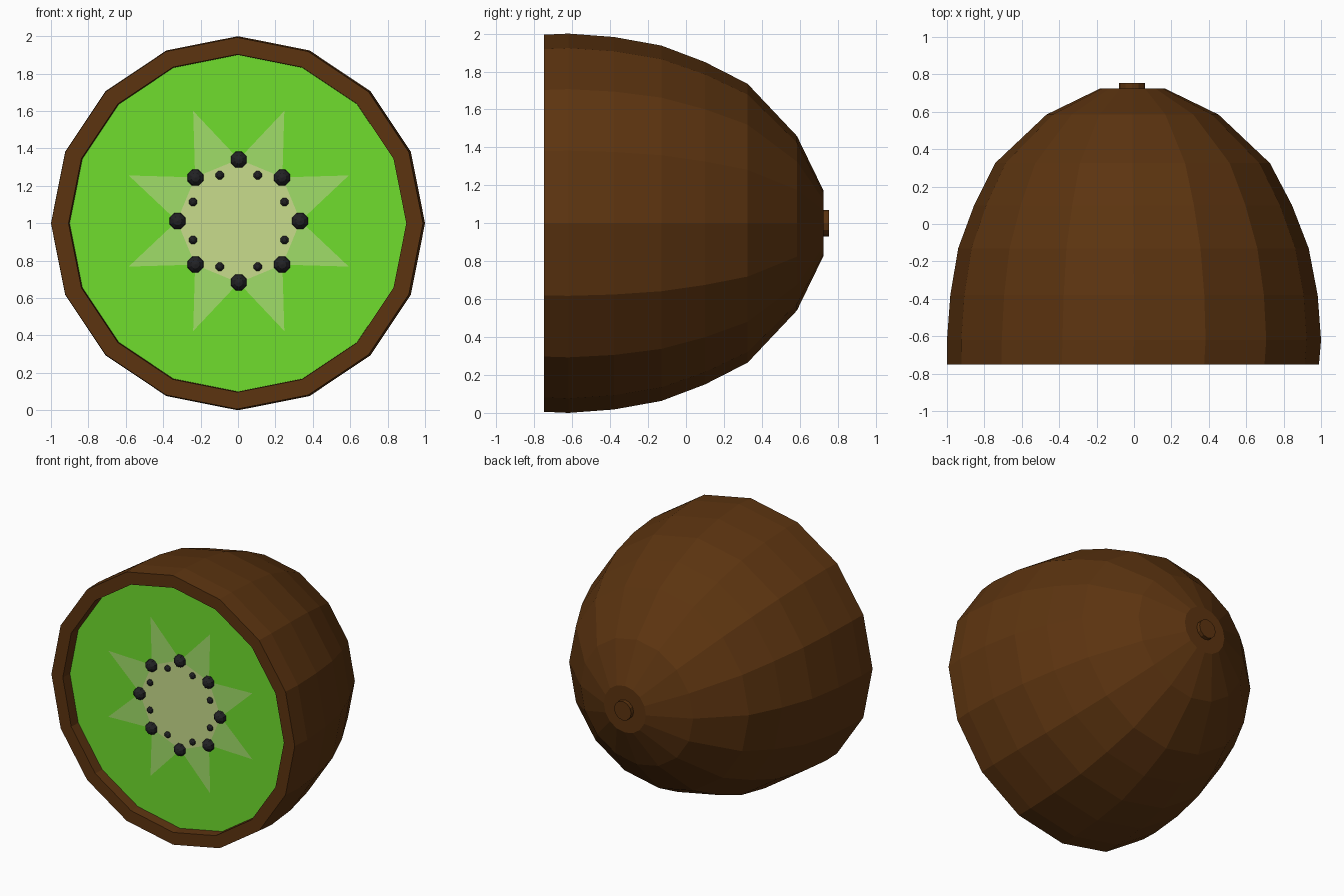
import bpy, bmesh
from math import sin, cos, pi
from mathutils import Matrix, Vector

if "Cube" in bpy.data.objects:
    bpy.data.objects.remove(bpy.data.objects["Cube"])


def material(name, rgb):
    m = bpy.data.materials.new(name)
    m.diffuse_color = (*rgb, 1)
    m.use_nodes = True
    m.node_tree.nodes["Principled BSDF"].inputs["Base Color"].default_value = m.diffuse_color
    return m


SKIN = material("skin_brown", (0.107, 0.034, 0.005))
FLESH = material("flesh_green", (0.162, 0.73, 0.026))
RAY = material("ray_pale_green", (0.352, 0.73, 0.141))
CORE = material("core_cream", (0.578, 0.716, 0.263))
SEED = material("seed_black", (0.016, 0.016, 0.018))


def finish(bm, name, mat):
    me = bpy.data.meshes.new(name)
    bm.to_mesh(me)
    bm.free()
    me.materials.append(mat)
    ob = bpy.data.objects.new(name, me)
    bpy.context.collection.objects.link(ob)
    return ob


def ring(r, y, n, cx=0.0, cz=1.0, phase=0.0):
    return [Vector((cx + r * sin(2 * pi * i / n + phase), y,
                    cz + r * cos(2 * pi * i / n + phase))) for i in range(n)]


def loft(name, rings, mat, cap_start=False, cap_end=False):
    bm = bmesh.new()
    vs = [[bm.verts.new(p) for p in r] for r in rings]
    n = len(vs[0])
    for a, b in zip(vs, vs[1:]):
        for i in range(n):
            j = (i + 1) % n
            bm.faces.new((a[i], a[j], b[j], b[i]))
    if cap_start:
        bm.faces.new(vs[0])
    if cap_end:
        bm.faces.new(vs[-1])
    bmesh.ops.recalc_face_normals(bm, faces=bm.faces)
    return finish(bm, name, mat)


# Skin: recessed inner wall, flat rim, then the domed outside to a blunt end
profile = [(0.90, -0.67, 0), (0.903, -0.75, -0.003), (0.994, -0.75, -0.005),
           (1.0, -0.62, 0), (0.982, -0.38, 0), (0.937, -0.13, -0.003),
           (0.85, 0.10, -0.005), (0.735, 0.325, -0.008),
           (0.46, 0.585, -0.008), (0.172, 0.725, -0.008)]
loft("skin", [ring(r, y, 16, cx) for r, y, cx in profile], SKIN,
     cap_start=True, cap_end=True)

# Stem nub
loft("stem", [ring(0.07, y, 12, -0.01) for y in (0.70, 0.754)], SKIN,
     cap_start=True, cap_end=True)

# Flesh disc
loft("flesh", [ring(0.902, -0.675, 16), ring(0.902, -0.671, 16)], FLESH,
     cap_start=True, cap_end=True)

# Pale core and its eight rays
CX, CZ, FACE = 0.004, 1.012, -0.678
inner = ring(0.33, FACE, 8, CX, CZ)
outer = ring(0.637, FACE, 8, CX, CZ, pi / 8)
bm = bmesh.new()
bm.faces.new([bm.verts.new(p) for p in inner])
finish(bm, "core", CORE)
bm = bmesh.new()
for i in range(8):
    bm.faces.new([bm.verts.new(p)
                  for p in (inner[i], outer[i], inner[(i + 1) % 8])])
finish(bm, "rays", RAY)


# Two rings of seeds
def seeds(name, radius, size, phase):
    bm = bmesh.new()
    for p in ring(radius, FACE, 8, CX, CZ, phase):
        bmesh.ops.create_uvsphere(
            bm, u_segments=8, v_segments=6, radius=size,
            matrix=Matrix.Translation(p) @ Matrix.Rotation(pi / 2, 4, 'X')
            @ Matrix.Rotation(pi / 8, 4, 'Z'))
    finish(bm, name, SEED)


seeds("large_seeds", 0.328, 0.046, 0)
seeds("small_seeds", 0.265, 0.024, pi / 8)

# Core and rays face the front
for name in ("core", "rays"):
    me = bpy.data.objects[name].data
    if me.polygons[0].normal.y > 0:
        me.flip_normals()
